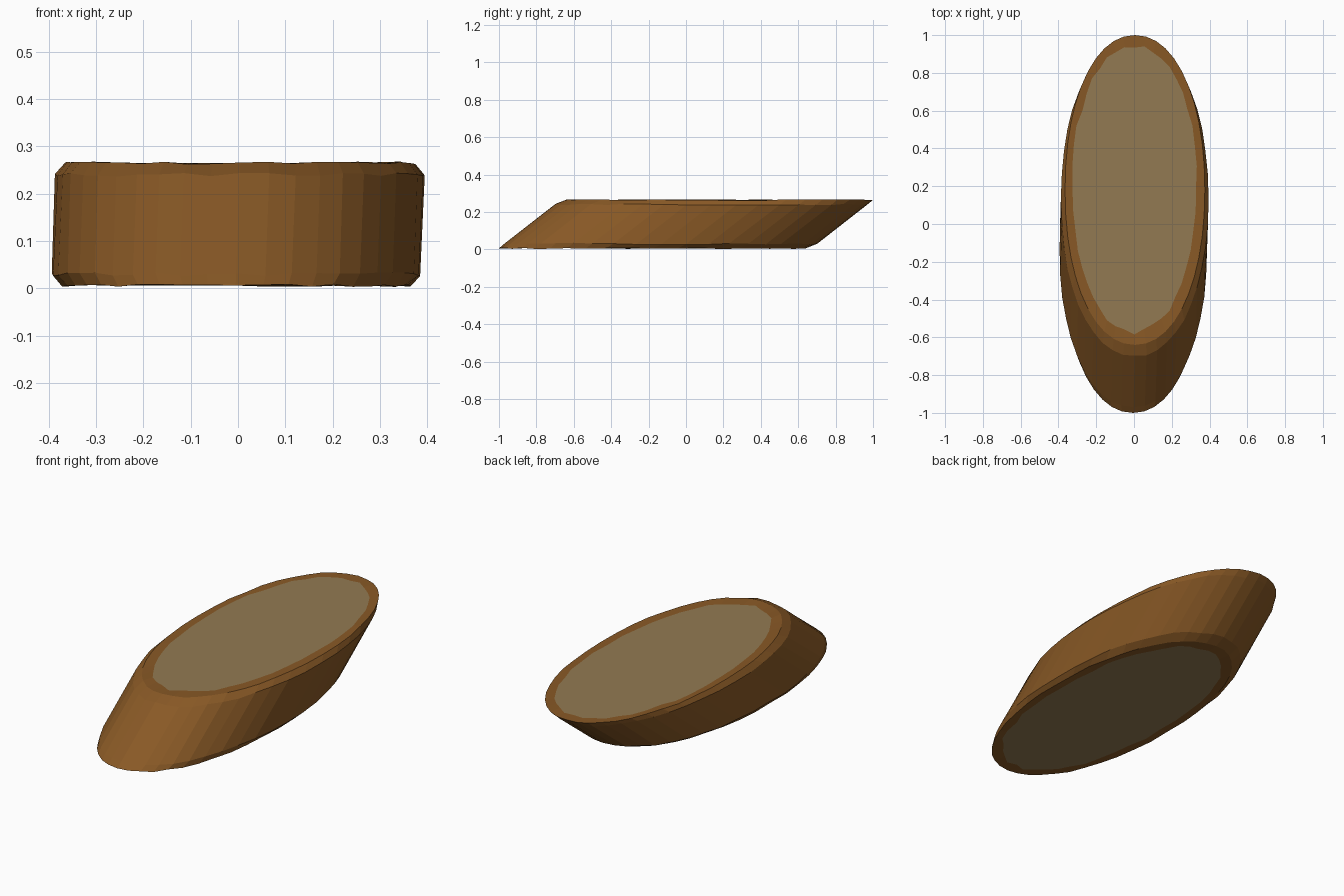
import bpy, bmesh, math, random

if "Cube" in bpy.data.objects:
    bpy.data.objects.remove(bpy.data.objects["Cube"])

random.seed(4)
SIDES = 44


def material(name, rgb):
    m = bpy.data.materials.new(name)
    m.diffuse_color = (*rgb, 1)
    m.use_nodes = True
    m.node_tree.nodes["Principled BSDF"].inputs["Base Color"].default_value = m.diffuse_color
    return m


bark = material("bark brown", (0.250, 0.100, 0.019))
wood = material("cut wood tan", (0.290, 0.195, 0.084))


def oval(bm, x_mid, half_w, y0, y1, z, wobble=0.0, z_noise=0.0):
    """Slightly squared oval loop reaching from y0 to y1."""
    verts = []
    p = 2 / 2.12
    for i in range(SIDES):
        a = 2 * math.pi * i / SIDES
        c, s = math.cos(a), math.sin(a)
        k = 1 + random.uniform(-wobble, wobble)
        x = x_mid + half_w * k * math.copysign(abs(c) ** p, c)
        y = (y0 + y1) / 2 + (y1 - y0) / 2 * k * math.copysign(abs(s) ** p, s)
        verts.append(bm.verts.new((x, y, z + random.uniform(-z_noise, z_noise))))
    return verts


# Slanted log slice: loops run from the bottom cut to the top cut
bm = bmesh.new()
loops = [
    oval(bm, -0.005, 0.330, -0.94, 0.57, 0.007, 0.02, 0.001),  # bottom cut edge
    oval(bm, -0.005, 0.370, -1.00, 0.64, 0.006, 0.0, 0.003),   # bottom bark rim
    oval(bm, -0.004, 0.390, -0.97, 0.70, 0.030, 0.004, 0.004),
    oval(bm, 0.004, 0.390, -0.70, 0.97, 0.240, 0.004, 0.004),
    oval(bm, 0.005, 0.370, -0.64, 1.00, 0.265, 0.0, 0.003),    # top bark rim
    oval(bm, 0.002, 0.330, -0.57, 0.94, 0.264, 0.02, 0.001),   # top cut edge
]

# Bark wall and rims
for lo, hi in zip(loops, loops[1:]):
    for i in range(SIDES):
        j = (i + 1) % SIDES
        bm.faces.new((lo[i], lo[j], hi[j], hi[i])).material_index = 0

# Cut wood faces
bm.faces.new(list(reversed(loops[0]))).material_index = 1
bm.faces.new(loops[-1]).material_index = 1
bmesh.ops.recalc_face_normals(bm, faces=bm.faces)

mesh = bpy.data.meshes.new("log_slice")
bm.to_mesh(mesh)
bm.free()
mesh.materials.append(bark)
mesh.materials.append(wood)
slice_obj = bpy.data.objects.new("log_slice", mesh)
bpy.context.collection.objects.link(slice_obj)
